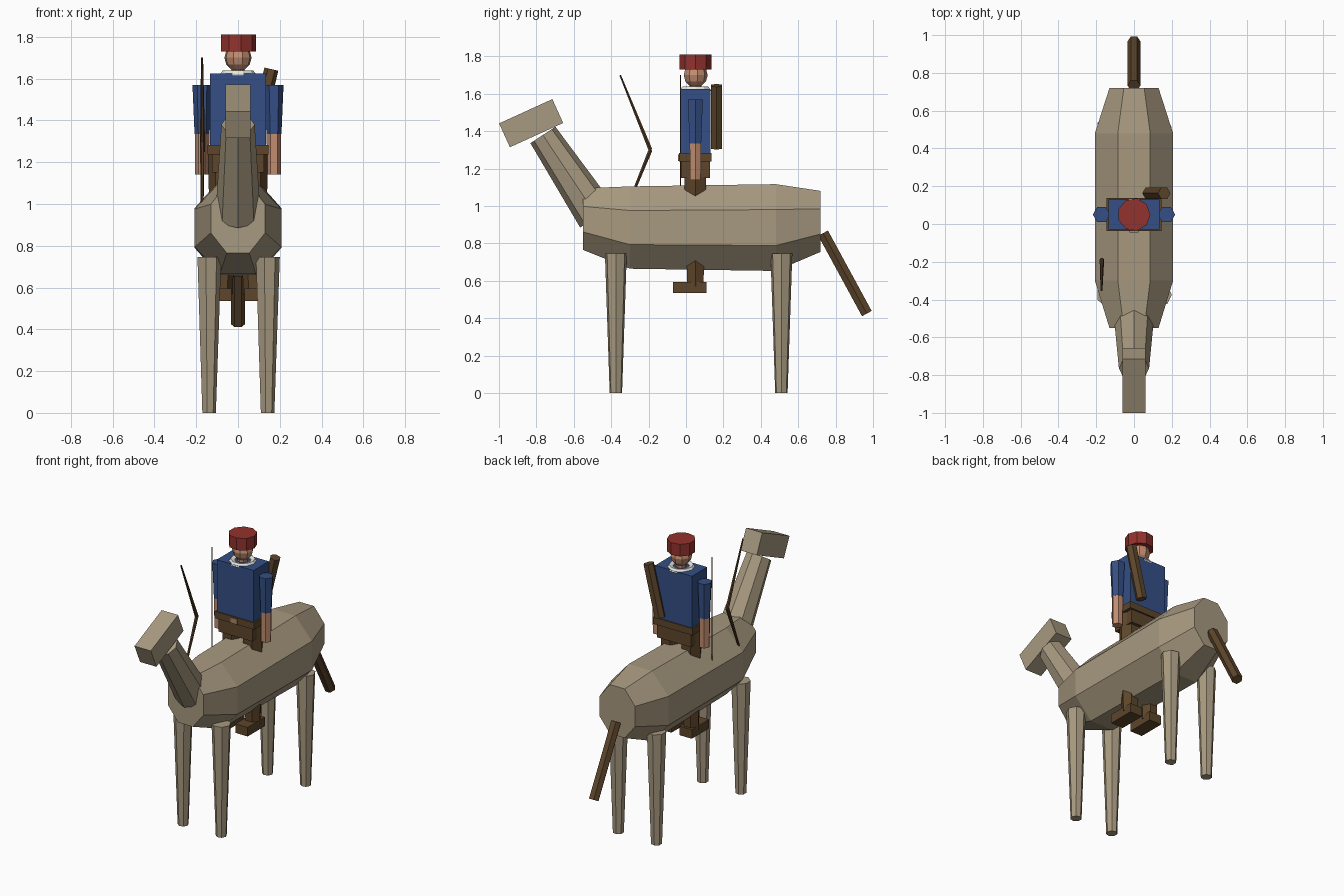
import bpy, bmesh, math
from mathutils import Vector

cube = bpy.data.objects.get("Cube")
if cube:
    bpy.data.objects.remove(cube, do_unlink=True)


def material(name, rgb):
    m = bpy.data.materials.new(name)
    m.use_nodes = True
    m.diffuse_color = (*rgb, 1)
    for n in m.node_tree.nodes:
        if n.type == 'BSDF_PRINCIPLED':
            n.inputs["Base Color"].default_value = (*rgb, 1)
    return m


HIDE = material("tan hide", (0.39, 0.32, 0.215))
BLUE = material("blue cloth", (0.035, 0.078, 0.235))
SKIN = material("skin", (0.54, 0.27, 0.165))
BROWN = material("brown leather", (0.11, 0.06, 0.024))
RED = material("red felt", (0.29, 0.032, 0.026))
WHITE = material("white collar", (0.8, 0.8, 0.75))
BUCKLE = material("buckle tan", (0.4, 0.24, 0.13))
WOOD = material("dark wood", (0.085, 0.045, 0.018))


def finish(name, bm, mat):
    bmesh.ops.recalc_face_normals(bm, faces=bm.faces)
    mesh = bpy.data.meshes.new(name)
    bm.to_mesh(mesh)
    bm.free()
    mesh.materials.append(mat)
    ob = bpy.data.objects.new(name, mesh)
    bpy.context.collection.objects.link(ob)
    return ob


def loft(name, rings, mat):
    """Skin a list of point rings and cap both ends."""
    bm = bmesh.new()
    loops = [[bm.verts.new(p) for p in ring] for ring in rings]
    n = len(loops[0])
    for a, b in zip(loops, loops[1:]):
        for i in range(n):
            j = (i + 1) % n
            bm.faces.new((a[i], a[j], b[j], b[i]))
    bm.faces.new(loops[0])
    bm.faces.new(loops[-1])
    return finish(name, bm, mat)


def limb(name, p, q, r1, r2, sides, mat):
    """Tapered prism from p to q, with one corner towards +x."""
    p, q = Vector(p), Vector(q)
    d = (q - p).normalized()
    u = Vector((1, 0, 0))
    u = (u - d * u.dot(d)).normalized()
    v = d.cross(u)
    turn = [math.tau * i / sides for i in range(sides)]
    rings = [[c + (u * math.cos(t) + v * math.sin(t)) * r for t in turn]
             for c, r in ((p, r1), (q, r2))]
    return loft(name, rings, mat)


def box(name, centre, size, mat, tilt=0):
    bm = bmesh.new()
    bmesh.ops.create_cube(bm, size=1)
    bmesh.ops.scale(bm, vec=size, verts=bm.verts)
    ob = finish(name, bm, mat)
    ob.location = centre
    ob.rotation_euler.x = tilt
    return ob


# Steed body: octagonal stations of (y, centre z, half width, half height)
rings = []
for y, z, w, h in ((-0.55, 0.93, 0.13, 0.165), (-0.30, 0.885, 0.207, 0.22),
                   (0.48, 0.885, 0.207, 0.232), (0.72, 0.918, 0.13, 0.163)):
    k = 1 / math.cos(math.pi / 8)
    turn = [math.pi / 8 + math.tau * i / 8 for i in range(8)]
    rings.append([(w * k * math.cos(t), y, z + h * k * math.sin(t)) for t in turn])
loft("steed_body", rings, HIDE)

# Steed neck, head, tail and legs
limb("steed_neck", (0, -0.476, 0.945), (0, -0.765, 1.38), 0.108, 0.08, 8, HIDE)
box("steed_head", (0, -0.828, 1.443), (0.12, 0.313, 0.14), HIDE, math.radians(24.5))
limb("steed_tail", (0, 0.733, 0.855), (0, 0.967, 0.425), 0.034, 0.034, 6, BROWN)
for side, sx in (("left", 1), ("right", -1)):
    for end, y in (("front", -0.375), ("back", 0.51)):
        limb(f"steed_{end}_{side}_leg", (sx * 0.14, y, 0.745), (sx * 0.14, y, 0),
             0.06, 0.034, 7, HIDE)

# Rider torso, belt and hips
Y = 0.05
box("torso", (0, Y, 1.45), (0.27, 0.16, 0.35), BLUE)
box("belt", (0, Y, 1.26), (0.29, 0.175, 0.045), BROWN)
box("hips", (0, Y, 1.195), (0.25, 0.155, 0.09), BROWN)
box("buckle", (0, Y - 0.09, 1.258), (0.045, 0.008, 0.035), BUCKLE)

# Rider limbs
for side, sx in (("left", 1), ("right", -1)):
    x = sx * 0.172
    limb(f"{side}_sleeve", (x, Y, 1.57), (x, Y, 1.335), 0.046, 0.036, 6, BLUE)
    limb(f"{side}_forearm", (x, Y, 1.345), (x, Y, 1.14), 0.035, 0.033, 6, SKIN)
    x = sx * 0.075
    limb(f"{side}_leg", (x, Y, 1.24), (x, Y, 0.57), 0.07, 0.05, 6, BROWN)
    box(f"{side}_boot", (x, 0.02, 0.565), (0.09, 0.18, 0.06), BROWN)

# Rider head, cap and collar
bm = bmesh.new()
bmesh.ops.create_uvsphere(bm, u_segments=9, v_segments=6, radius=0.066)
head = finish("head", bm, SKIN)
head.location = (0, Y, 1.7)
limb("neck", (0, Y, 1.6), (0, Y, 1.66), 0.032, 0.032, 8, SKIN)
limb("cap", (0, Y, 1.73), (0, Y, 1.81), 0.087, 0.087, 9, RED)
bpy.ops.mesh.primitive_torus_add(major_radius=0.067, minor_radius=0.021,
                                 major_segments=10, minor_segments=5,
                                 location=(0, Y, 1.618))
collar = bpy.context.object
collar.name = "collar"
collar.data.materials.append(WHITE)
for poly in collar.data.polygons:
    poly.use_smooth = False

# Quiver across the back
limb("quiver", (0.16, 0.163, 1.645), (0.077, 0.163, 1.31), 0.034, 0.034, 6, BROWN)

# Bow with its loose string
grip = (-0.17, -0.19, 1.3)
for part, z in (("upper", 1.7), ("lower", 0.9)):
    limb(f"bow_{part}_limb", grip, (-0.172, -0.352, z), 0.012, 0.005, 6, WOOD)
limb("bow_string", (-0.17, -0.03, 0.9), (-0.17, -0.03, 1.7), 0.002, 0.002, 4, WOOD)
